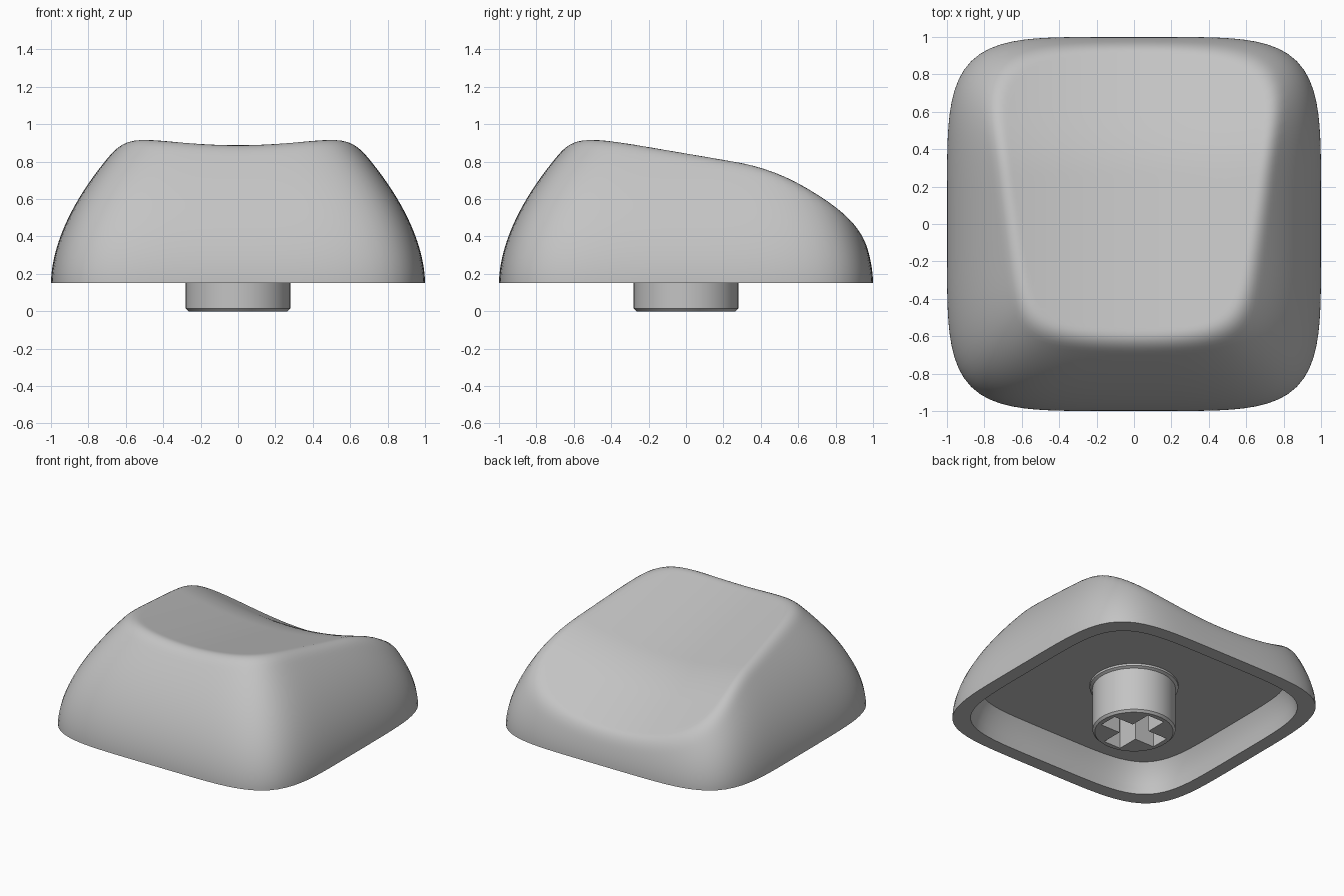
import bpy, bmesh, math

if "Cube" in bpy.data.objects:
    bpy.data.objects.remove(bpy.data.objects["Cube"], do_unlink=True)

GREY = (0.55, 0.55, 0.55, 1)
grey = bpy.data.materials.new("light grey plastic")
grey.use_nodes = True
grey.diffuse_color = GREY
grey.node_tree.nodes["Principled BSDF"].inputs["Base Color"].default_value = GREY

SEGMENTS, RINGS = 128, 64
BASE, ROOF = 0.15, 0.36


def make_object(name, bm):
    bmesh.ops.recalc_face_normals(bm, faces=bm.faces)
    mesh = bpy.data.meshes.new(name)
    bm.to_mesh(mesh)
    bm.free()
    mesh.materials.append(grey)
    obj = bpy.data.objects.new(name, mesh)
    bpy.context.collection.objects.link(obj)
    return obj


def shade(obj, angle=35):
    bpy.ops.object.select_all(action="DESELECT")
    obj.select_set(True)
    bpy.context.view_layer.objects.active = obj
    bpy.ops.object.shade_smooth_by_angle(angle=math.radians(angle))


def smooth_min(a, b, width):
    h = max(width - abs(a - b), 0) / width
    return min(a, b) - h * h * width / 4


def dish_height(x, y):
    # Two slopes blended along y, hollowed across x
    spine = smooth_min(0.765 - 0.21 * y, 0.92 - 0.56 * y, 0.06)
    return spine + 0.2 * x * x


def outline(scale):
    # Softly bulging square
    points = []
    for i in range(SEGMENTS):
        a = math.tau * i / SEGMENTS
        c, s = math.cos(a), math.sin(a)
        r = scale / (abs(c) ** 5 + abs(s) ** 5) ** 0.2
        points.append((r * c, r * s))
    return points


def bridge(bm, lower, upper):
    for i in range(len(lower)):
        j = (i + 1) % len(lower)
        bm.faces.new((lower[i], lower[j], upper[j], upper[i]))


# Cap shell: curved walls filleted into the dished top
bm = bmesh.new()
rings = []
for k in range(RINGS):
    scale = 1 - (k / RINGS) ** 1.8
    wall = BASE + ((1 - scale) / 0.63) ** 0.55
    rings.append([bm.verts.new((x, y, smooth_min(wall, dish_height(x, y), 0.07)))
                  for x, y in outline(scale)])
for lower, upper in zip(rings, rings[1:]):
    bridge(bm, lower, upper)
pole = bm.verts.new((0, 0, dish_height(0, 0)))
for i in range(SEGMENTS):
    bm.faces.new((rings[-1][i], rings[-1][(i + 1) % SEGMENTS], pole))

# Flat rim, hollow inside and its roof
previous = rings[0]
for scale, z in ((0.9, BASE), (0.89, 0.22), (0.87, 0.3), (0.84, ROOF)):
    ring = [bm.verts.new((x, y, z)) for x, y in outline(scale)]
    bridge(bm, previous, ring)
    previous = ring
bm.faces.new(previous)
shade(make_object("cap_shell", bm))

# Round stem with a chamfered foot and a small flange at the roof
bm = bmesh.new()
previous = None
for radius, z in ((0.265, 0), (0.28, 0.015), (0.28, 0.335), (0.3, 0.345), (0.3, ROOF + 0.01)):
    ring = [bm.verts.new((radius * math.cos(math.tau * i / 64),
                          radius * math.sin(math.tau * i / 64), z)) for i in range(64)]
    if previous:
        bridge(bm, previous, ring)
    else:
        bm.faces.new(ring)
    previous = ring
bm.faces.new(previous)
stem = make_object("stem", bm)

# Cross-shaped socket cut up into the stem
bm = bmesh.new()
LONG, HALF = 0.23, 0.07
corners = []
for c, s in ((1, 0), (0, 1), (-1, 0), (0, -1)):
    for x, y in ((LONG, -HALF), (LONG, HALF), (HALF, HALF)):
        corners.append((c * x - s * y, s * x + c * y))
bottom = [bm.verts.new((x, y, -0.1)) for x, y in corners]
top = [bm.verts.new((x, y, 0.32)) for x, y in corners]
bm.faces.new(bottom)
bm.faces.new(top)
bridge(bm, bottom, top)
cutter = make_object("socket_cutter", bm)
cutter.hide_render = True

cut = stem.modifiers.new("socket", "BOOLEAN")
cut.operation = "DIFFERENCE"
cut.solver = "EXACT"
cut.object = cutter
bpy.context.view_layer.objects.active = stem
bpy.ops.object.modifier_apply(modifier=cut.name)
bpy.data.objects.remove(cutter, do_unlink=True)
shade(stem)
